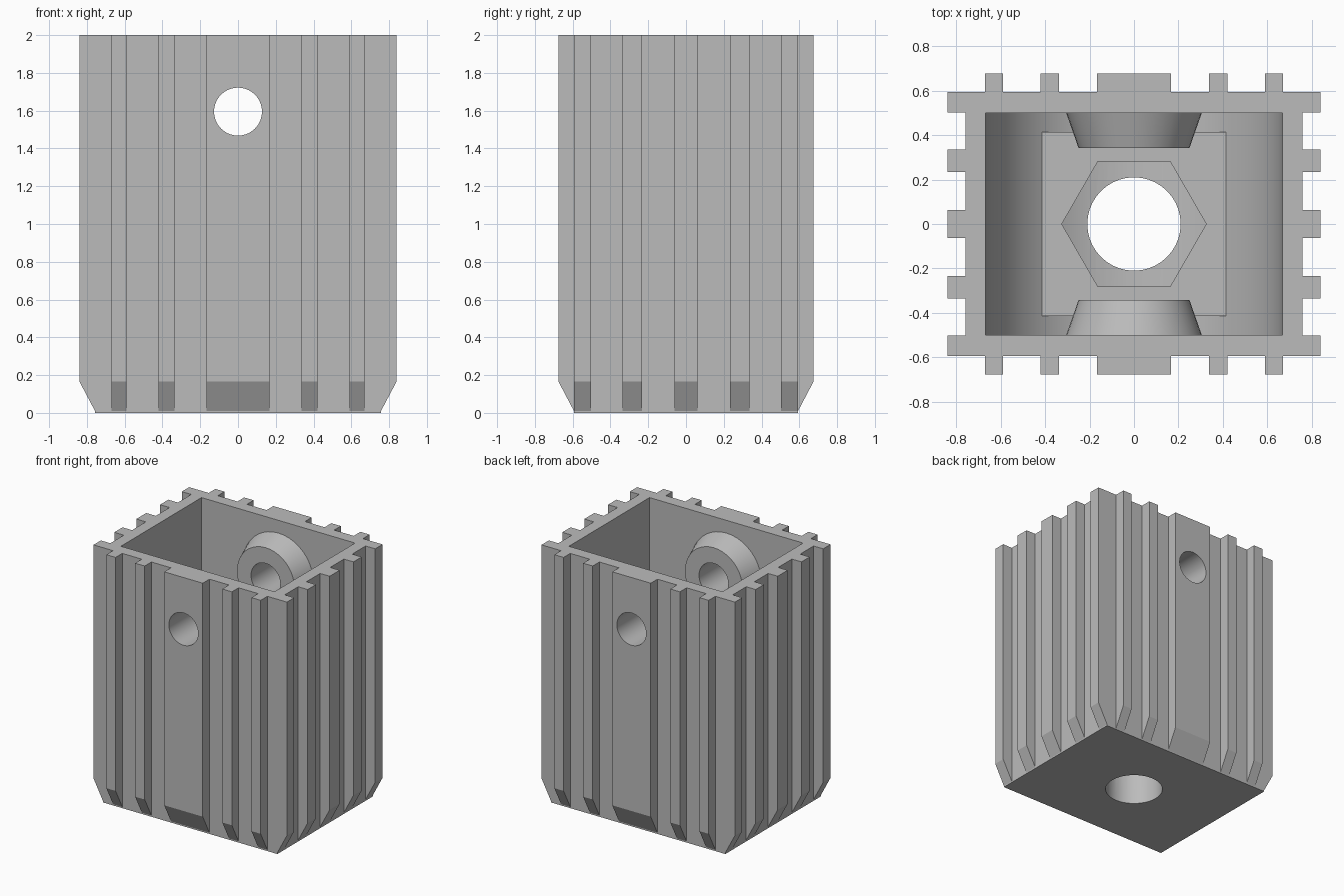
import bpy, bmesh, math
from mathutils import Matrix

if "Cube" in bpy.data.objects:
    bpy.data.objects.remove(bpy.data.objects["Cube"])

grey = bpy.data.materials.new("plain_grey")
grey.use_nodes = True
colour = (0.5, 0.5, 0.5, 1)
grey.diffuse_color = colour
grey.node_tree.nodes["Principled BSDF"].inputs["Base Color"].default_value = colour

HX, HY, TOP = 0.757, 0.593, 2.0      # core half sizes and height
IX, IY = 0.667, 0.5                  # cavity half sizes
RIB, CHAMFER = 0.083, 0.167
FLOOR, PAD_TOP, BORE_Z = 0.25, 0.4, 1.595


def finish(name, bm):
    bmesh.ops.recalc_face_normals(bm, faces=bm.faces)
    mesh = bpy.data.meshes.new(name)
    bm.to_mesh(mesh)
    bm.free()
    mesh.materials.append(grey)
    ob = bpy.data.objects.new(name, mesh)
    bpy.context.collection.objects.link(ob)
    return ob


def prism(bm, profile, w0, w1, place):
    """Sweep a closed (u, z) profile from w0 to w1; place maps (u, w, z) to space."""
    a, b = ([bm.verts.new(place(u, w, z)) for u, z in profile] for w in (w0, w1))
    bm.faces.new(a)
    bm.faces.new(b[::-1])
    for i in range(len(a)):
        j = (i + 1) % len(a)
        bm.faces.new((a[i], b[i], b[j], a[j]))


def box(bm, hx, hy, z0, z1):
    prism(bm, [(-hx, z0), (hx, z0), (hx, z1), (-hx, z1)], -hy, hy, lambda u, w, z: (u, w, z))


def cone(bm, r1, r2, depth, matrix, sides=40):
    bmesh.ops.create_cone(bm, cap_ends=True, segments=sides, radius1=r1, radius2=r2,
                          depth=depth, matrix=matrix)


def cut(ob, *cutters):
    bpy.context.view_layer.objects.active = ob
    for c in cutters:
        m = ob.modifiers.new("cut", 'BOOLEAN')
        m.operation, m.solver, m.object = 'DIFFERENCE', 'EXACT', c
        bpy.ops.object.modifier_apply(modifier=m.name)


# Cutters: round-bottomed cavity, cross bore, drain hole, nut pocket
bm = bmesh.new()
arc = [math.pi * (1 + i / 48) for i in range(49)]
profile = [(IX * math.cos(t), FLOOR + IX + IX * math.sin(t)) for t in arc]
prism(bm, profile + [(IX, TOP + 0.2), (-IX, TOP + 0.2)], -IY, IY, lambda u, w, z: (u, w, z))
cavity = finish("cavity_cutter", bm)

bm = bmesh.new()
cone(bm, 0.127, 0.127, 3, Matrix.Translation((0, 0, BORE_Z)) @ Matrix.Rotation(math.pi / 2, 4, 'X'))
bore = finish("bore_cutter", bm)

bm = bmesh.new()
cone(bm, 0.21, 0.21, 1.2, Matrix.Identity(4))
drain = finish("floor_hole_cutter", bm)

bm = bmesh.new()
cone(bm, 0.325, 0.325, 0.4, Matrix.Translation((0, 0, FLOOR + 0.2)) @ Matrix.Rotation(math.pi / 2, 4, 'Z'), 6)
# point a corner of the hexagon along x
corner = max(bm.verts, key=lambda v: v.co.x).co
if abs(corner.y) > 0.01:
    bmesh.ops.rotate(bm, verts=bm.verts, matrix=Matrix.Rotation(math.pi / 6, 3, 'Z'))
pocket = finish("nut_pocket_cutter", bm)

# Hollow core
bm = bmesh.new()
box(bm, HX, HY, 0, TOP)
body = finish("body", bm)
cut(body, cavity, bore, drain)

# Raised square seat on the cavity floor
bm = bmesh.new()
box(bm, 0.415, 0.415, FLOOR - 0.02, PAD_TOP)
seat = finish("floor_seat", bm)
cut(seat, pocket, drain)

# Tapered bosses on the inner front and back walls
bosses = []
for side, name in ((-1, "front_boss"), (1, "back_boss")):
    bm = bmesh.new()
    cone(bm, 0.305, 0.25, 0.157, Matrix.Translation((0, side * (IY - 0.0785), BORE_Z))
         @ Matrix.Rotation(side * math.pi / 2, 4, 'X'))
    boss = finish(name, bm)
    cut(boss, bore)
    bosses.append(boss)


# Vertical ribs with chamfered feet
def rib_profile(h):
    return [(h, 0.01), (h + RIB, CHAMFER), (h + RIB, TOP), (h, TOP)]


def mirrored(spans):
    return spans + [(-b, -a) for a, b in spans if a > 0]


ribs = []
for s, end, flank in ((-1, "front_ribs", "right_ribs"), (1, "back_ribs", "left_ribs")):
    bm = bmesh.new()
    for a, b in mirrored([(-0.167, 0.167), (0.337, 0.42), (0.59, 0.67)]):
        prism(bm, rib_profile(HY), a, b, lambda u, w, z: (w, s * u, z))
    ob = finish(end, bm)
    cut(ob, bore)
    ribs.append(ob)
    bm = bmesh.new()
    for a, b in mirrored([(-0.062, 0.062), (0.233, 0.335), (0.502, HY)]):
        prism(bm, rib_profile(HX), a, b, lambda u, w, z: (s * u, w, z))
    ribs.append(finish(flank, bm))

# Remove the cutters and smooth the round surfaces
for c in (cavity, bore, drain, pocket):
    bpy.data.objects.remove(c)
for ob in [body, seat] + bosses + ribs:
    bpy.ops.object.select_all(action='DESELECT')
    ob.select_set(True)
    bpy.context.view_layer.objects.active = ob
    bpy.ops.object.shade_smooth_by_angle(angle=math.radians(20))
